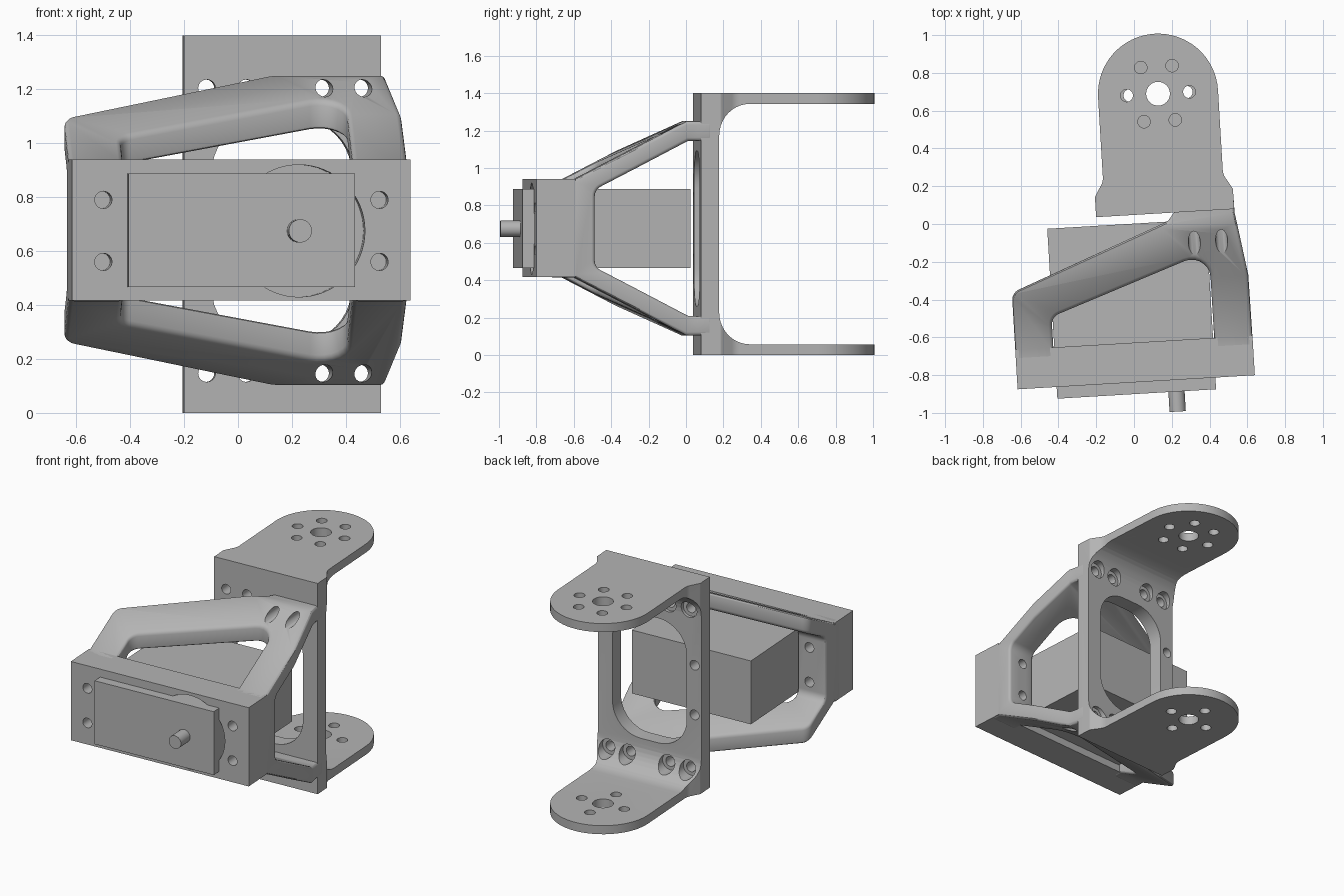
import bpy, bmesh, math
from mathutils import Vector

cube = bpy.data.objects.get("Cube")
if cube:
    bpy.data.objects.remove(cube, do_unlink=True)

grey = bpy.data.materials.new("plain grey")
grey.use_nodes = True
grey.diffuse_color = (0.46, 0.46, 0.46, 1)
grey.node_tree.nodes["Principled BSDF"].inputs["Base Color"].default_value = (0.46, 0.46, 0.46, 1)

MID = 0.677                      # height of the horizontal symmetry plane
AXES = {"x": lambda a, b, t: (t, a, b),
        "y": lambda a, b, t: (a, t, b),
        "z": lambda a, b, t: (a, b, t)}


def rounded(corners, seg=7):
    """Closed outline; a third value on a corner is its fillet radius."""
    out, n = [], len(corners)
    for i, c in enumerate(corners):
        p = Vector(c[:2])
        if len(c) < 3:
            out.append(p)
            continue
        d1 = (Vector(corners[i - 1][:2]) - p).normalized()
        d2 = (Vector(corners[(i + 1) % n][:2]) - p).normalized()
        half = d1.angle(d2) / 2
        mid = p + (d1 + d2).normalized() * c[2] / math.sin(half)
        s = p + d1 * c[2] / math.tan(half) - mid
        e = p + d2 * c[2] / math.tan(half) - mid
        a = math.atan2(s.y, s.x)
        turn = math.remainder(math.atan2(e.y, e.x) - a, math.tau)
        for k in range(seg + 1):
            t = a + turn * k / seg
            out.append(mid + c[2] * Vector((math.cos(t), math.sin(t))))
    return out


def circle(x, y, r, n=32):
    return [(x + r * math.cos(math.tau * k / n), y + r * math.sin(math.tau * k / n))
            for k in range(n)]


def rect(x0, x1, y0, y1):
    return [(x0, y0), (x1, y0), (x1, y1), (x0, y1)]


def prisms(name, outlines, axis, lo, hi):
    """Extrude one or more outlines along an axis into a single object."""
    bm = bmesh.new()
    for pts in outlines:
        a, b = ([bm.verts.new(AXES[axis](p[0], p[1], t)) for p in pts] for t in (lo, hi))
        bm.faces.new(a)
        bm.faces.new(b)
        for i in range(len(a)):
            bm.faces.new((a[i - 1], a[i], b[i], b[i - 1]))
    bmesh.ops.recalc_face_normals(bm, faces=bm.faces)
    me = bpy.data.meshes.new(name)
    bm.to_mesh(me)
    bm.free()
    me.materials.append(grey)
    ob = bpy.data.objects.new(name, me)
    bpy.context.collection.objects.link(ob)
    return ob


def bake(ob):
    dg = bpy.context.evaluated_depsgraph_get()
    me = bpy.data.meshes.new_from_object(ob.evaluated_get(dg))
    ob.modifiers.clear()
    ob.data = me


def combine(ob, outlines, axis, lo, hi, op="DIFFERENCE"):
    tool = prisms("cutter", outlines, axis, lo, hi)
    m = ob.modifiers.new("cut", "BOOLEAN")
    m.object, m.operation, m.solver = tool, op, "EXACT"
    bake(ob)
    bpy.data.objects.remove(tool, do_unlink=True)


def mirrored(half):
    """Close a profile by repeating its points below the symmetry plane."""
    return half + [(p[0], 2 * MID - p[1], *p[2:]) for p in reversed(half)]


# Rear bracket: C profile trimmed to the rounded ear outline
C = 0.168
bracket = prisms("rear_bracket", [rounded([
    (0.048, 0), (1.1, 0), (1.1, 0.057), (0.146, 0.057, 0.17),
    (0.146, 1.343, 0.17), (1.1, 1.343), (1.1, 1.4), (0.048, 1.4)], 10)],
    "x", C - 0.4, C + 0.4)
side = [(0.366, 0.0), (0.366, 0.155, 0.02), (0.318, 0.235, 0.08)]
tip = [(0.318 * math.cos(math.pi * k / 32), 0.681 + 0.318 * math.sin(math.pi * k / 32))
       for k in range(33)]
ear = side + tip + [(-p[0], *p[1:]) for p in reversed(side)]
combine(bracket, [rounded([(C + p[0], *p[1:]) for p in ear])], "z", -0.1, 1.5, "INTERSECT")

# Bracket window, bolt holes and counterbores
combine(bracket, [rounded([(-0.095, 0.262, 0.2), (0.43, 0.262, 0.2),
                           (0.43, 1.09, 0.2), (-0.095, 1.09, 0.2)], 10)], "y", -0.1, 0.4)
bolts = [(u, z) for u in (-0.113, 0.034, 0.313, 0.458) for z in (0.147, 1.204)]
combine(bracket, [circle(u, z, 0.055) for u, z in bolts], "y", 0.125, 0.33)
combine(bracket, [circle(u, z, 0.032) for u, z in bolts]
        + [circle(-0.15, z, 0.032) for z in (0.51, 0.84)], "y", -0.1, 0.3)

# Ear holes: six round the upper hub, four round the lower
for lo, hi, count, ring in ((1.3, 1.5, 6, 0.166), (-0.1, 0.1, 4, 0.15)):
    holes = [circle(C, 0.681, 0.063)]
    for k in range(count):
        a = math.tau * k / count
        holes.append(circle(C + ring * math.cos(a), 0.681 + ring * math.sin(a), 0.033))
    combine(bracket, holes, "z", lo, hi)

# Arm frame: tapering C profile trimmed to an open-fronted outline
frame = prisms("arm_frame", [rounded(mirrored([
    (-0.523, 0.884, 0.06), (-0.02, 1.145), (0.11, 1.145), (0.11, 1.25),
    (-0.03, 1.25), (-0.627, 0.94), (-0.7, 0.94)]))], "x", -0.8, 0.8)
combine(frame, [rounded([
    (-0.667, -0.69), (-0.667, -0.325, 0.06), (0.18, 0.004, 0.06), (0.224, 0.06),
    (0.224, 0.2), (0.535, 0.2), (0.535, 0.03), (0.545, -0.03), (0.588, -0.305), (0.591, -0.69),
    (0.388, -0.69), (0.388, -0.165, 0.1), (-0.465, -0.465, 0.06), (-0.465, -0.69)])],
    "z", -0.1, 1.5, "INTERSECT")
bevel = frame.modifiers.new("soft_edges", "BEVEL")
bevel.width, bevel.segments = 0.018, 3
bevel.limit_method, bevel.angle_limit = "ANGLE", math.radians(40)
bevel.use_clamp_overlap = False
bake(frame)
mounts = [circle(u, z, 0.032) for u in (-0.55, 0.476) for z in (0.56, 0.79)]
combine(frame, [circle(u, z, 0.032) for u, z in bolts if u > 0.2], "y", -0.4, 0.3)
combine(frame, mounts, "y", -0.61, -0.4)

# Front plate with blind mounting holes and a round recess
plate = prisms("front_plate", [rect(-0.667, 0.591, 0.417, 0.94)], "y", -0.837, -0.627)
combine(plate, mounts, "y", -0.9, -0.72)
combine(plate, [circle(0.177, 0.675, 0.245, 64)], "y", -0.9, -0.74)

# Motor block and output shaft
motor = prisms("motor_block", [rect(-0.46, 0.382, 0.466, 0.887)], "y", -0.899, 0.002)
shaft = prisms("output_shaft", [circle(0.172, 0.675, 0.043)], "y", -1.005, -0.85)

# Whole assembly stands slightly turned
bpy.ops.object.select_all(action="DESELECT")
for ob in (bracket, frame, plate, motor, shaft):
    ob.rotation_euler.z = math.radians(3.4)
    ob.select_set(True)
bpy.context.view_layer.objects.active = bracket
bpy.ops.object.shade_smooth_by_angle(angle=math.radians(30))
